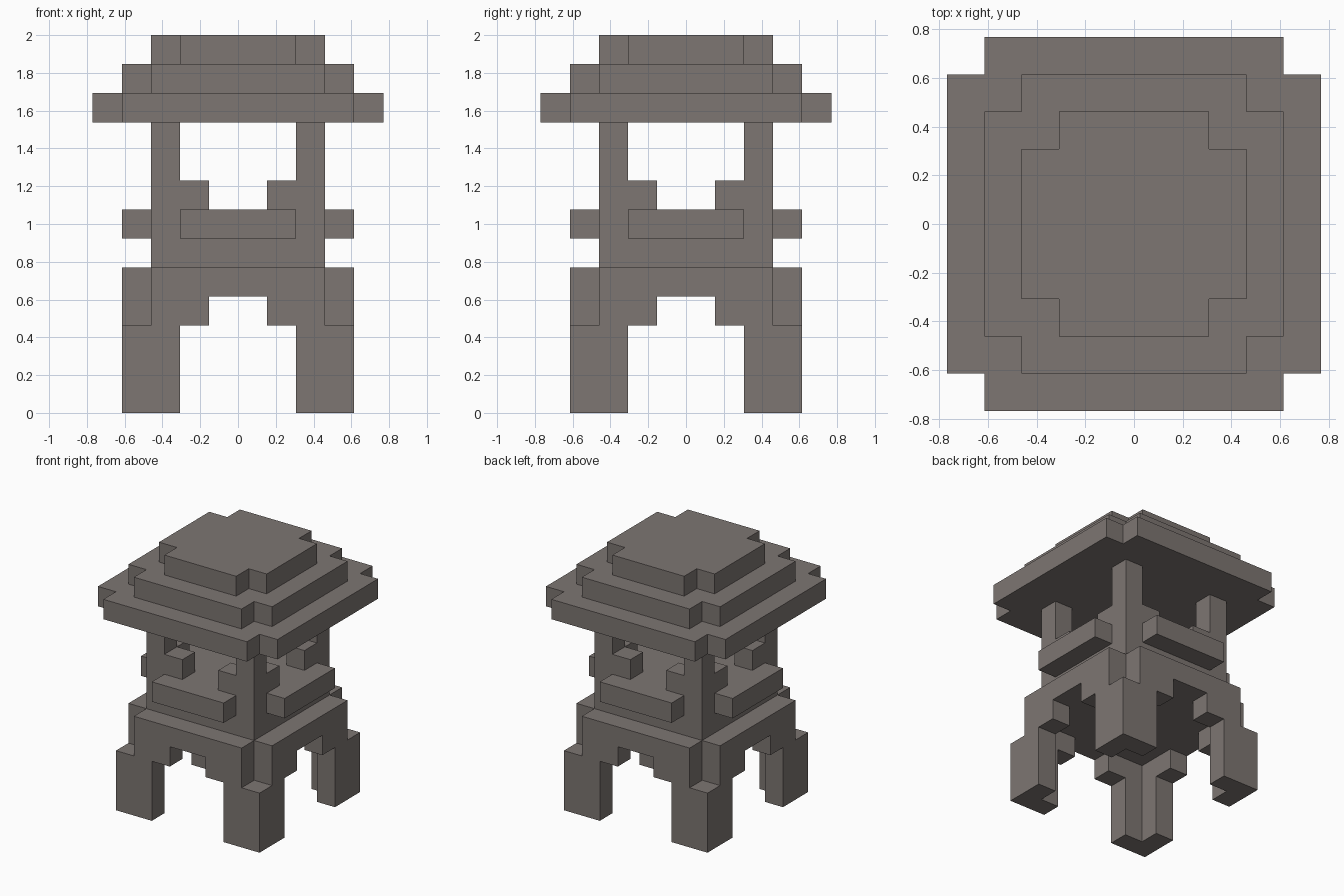
import bpy, bmesh
from mathutils import Matrix
from math import pi

cube = bpy.data.objects.get("Cube")
if cube:
    bpy.data.objects.remove(cube, do_unlink=True)

U = 2 / 13  # size of one block

stone = bpy.data.materials.new("grey_stone")
stone.use_nodes = True
colour = (0.205, 0.18, 0.168, 1)
stone.diffuse_color = colour
stone.node_tree.nodes["Principled BSDF"].inputs["Base Color"].default_value = colour


def prism(name, outline, z0, z1, turn=0):
    """Extrude an outline in block units from z0 to z1, turned in quarter turns."""
    bm = bmesh.new()
    face = bm.faces.new([bm.verts.new((x * U, y * U, z0 * U)) for x, y in outline])
    result = bmesh.ops.extrude_face_region(bm, geom=[face])
    top = [v for v in result["geom"] if isinstance(v, bmesh.types.BMVert)]
    bmesh.ops.translate(bm, verts=top, vec=(0, 0, (z1 - z0) * U))
    bm.transform(Matrix.Rotation(turn * pi / 2, 4, "Z"))
    bmesh.ops.recalc_face_normals(bm, faces=bm.faces)
    mesh = bpy.data.meshes.new(name)
    bm.to_mesh(mesh)
    bm.free()
    mesh.materials.append(stone)
    obj = bpy.data.objects.new(name, mesh)
    bpy.context.collection.objects.link(obj)
    return obj


def rect(x0, x1, y0, y1):
    return [(x0, y0), (x1, y0), (x1, y1), (x0, y1)]


def notched(r):
    """Square of half width r with one block missing at each corner."""
    c = r - 1
    return [(c, -r), (c, -c), (r, -c), (r, c), (c, c), (c, r),
            (-c, r), (-c, c), (-r, c), (-r, -c), (-c, -c), (-c, -r)]


def angle(a, b):
    """L shape one block thick, from a to the outer corner at b."""
    return [(b, b), (a, b), (a, b - 1), (b - 1, b - 1), (b - 1, a), (b, a)]


# Base slab and solid body
prism("base_slab", notched(4), 4, 5)
prism("body", rect(-3, 3, -3, 3), 5, 7)

# Stepped roof
for i, name in enumerate(("roof_eaves", "roof_middle", "roof_cap")):
    prism(name, notched(5 - i), 10 + i, 11 + i)

# Parts repeated on the four corners and four sides
for turn, (corner, side) in enumerate((("back_left", "front"), ("back_right", "left"),
                                       ("front_right", "back"), ("front_left", "right"))):
    prism(corner + "_leg", angle(2, 4), 0, 3, turn)
    prism(corner + "_post_foot", angle(1, 3), 7, 8, turn)
    prism(corner + "_post", rect(2, 3, 2, 3), 8, 10, turn)
    prism(side + "_ledge", rect(-2, 2, -4, -3), 6, 7, turn)
    prism(side + "_bracket_a", rect(-3, -1, -4, -3), 3, 4, turn)
    prism(side + "_bracket_b", rect(1, 3, -4, -3), 3, 4, turn)
